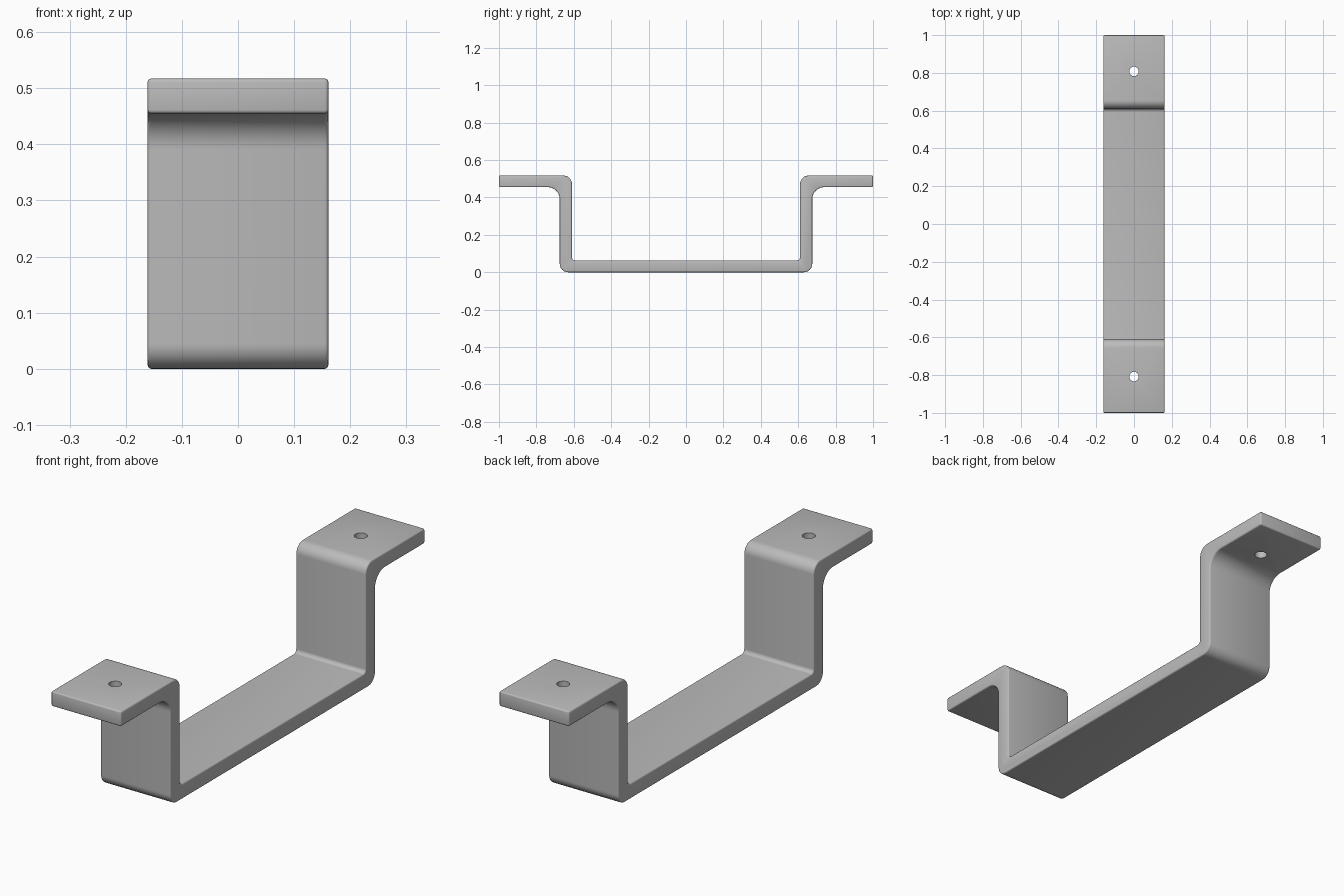
import bpy, bmesh, math
from mathutils import Vector

if "Cube" in bpy.data.objects:
    bpy.data.objects.remove(bpy.data.objects["Cube"])

HALF_W = 0.161

steel = bpy.data.materials.new("plain grey metal")
steel.diffuse_color = (0.5, 0.5, 0.5, 1)
steel.use_nodes = True
steel.node_tree.nodes["Principled BSDF"].inputs["Base Color"].default_value = steel.diffuse_color


def rounded(corners, steps=10):
    """Round each (y, z, radius) corner of a closed outline."""
    out = []
    n = len(corners)
    for i, (y, z, r) in enumerate(corners):
        p = Vector((y, z))
        if r == 0:
            out.append(p)
            continue
        a = (Vector(corners[i - 1][:2]) - p).normalized()
        b = (Vector(corners[(i + 1) % n][:2]) - p).normalized()
        centre = p + (a + b) * r
        for k in range(steps + 1):
            t = k / steps * math.pi / 2
            out.append(centre - b * r * math.cos(t) - a * r * math.sin(t))
    return out


# Side outline of the bent strap: right half, then mirrored left half
right = [(0.675, 0, 0.045), (0.675, 0.455, 0.065), (1, 0.455, 0),
         (1, 0.517, 0), (0.61, 0.517, 0.045), (0.61, 0.064, 0.016)]
left = [(-y, z, r) for y, z, r in reversed(right)]
outline = rounded(right + left)

# Strap extruded across its width
bm = bmesh.new()
face = bm.faces.new([bm.verts.new((-HALF_W, p.x, p.y)) for p in outline])
ext = bmesh.ops.extrude_face_region(bm, geom=[face])
bmesh.ops.translate(bm, vec=(2 * HALF_W, 0, 0),
                    verts=[g for g in ext["geom"] if isinstance(g, bmesh.types.BMVert)])
bmesh.ops.recalc_face_normals(bm, faces=bm.faces)
mesh = bpy.data.meshes.new("bracket_strap")
bm.to_mesh(mesh)
bm.free()
strap = bpy.data.objects.new("bracket_strap", mesh)
bpy.context.collection.objects.link(strap)
mesh.materials.append(steel)

# Softened edges
bevel = strap.modifiers.new("soft_edges", "BEVEL")
bevel.width = 0.006
bevel.segments = 3
bevel.limit_method = "ANGLE"
bevel.angle_limit = math.radians(40)

# Screw holes through both flanges
for side, name in ((-1, "front"), (1, "back")):
    bpy.ops.mesh.primitive_cylinder_add(vertices=32, radius=0.025, depth=0.2,
                                        location=(0, side * 0.808, 0.486))
    cutter = bpy.context.object
    cutter.name = name + "_hole_cutter"
    cutter.data.materials.append(steel)
    cutter.hide_render = True
    cutter.hide_set(True)
    cut = strap.modifiers.new(name + "_hole", "BOOLEAN")
    cut.operation = "DIFFERENCE"
    cut.solver = "EXACT"
    cut.object = cutter

# Apply modifiers, then smooth the bends
bpy.ops.object.select_all(action="DESELECT")
bpy.context.view_layer.objects.active = strap
strap.select_set(True)
for m in list(strap.modifiers):
    bpy.ops.object.modifier_apply(modifier=m.name)
bpy.ops.object.shade_smooth_by_angle(angle=math.radians(35))
for name in ("front_hole_cutter", "back_hole_cutter"):
    bpy.data.objects.remove(bpy.data.objects[name])
